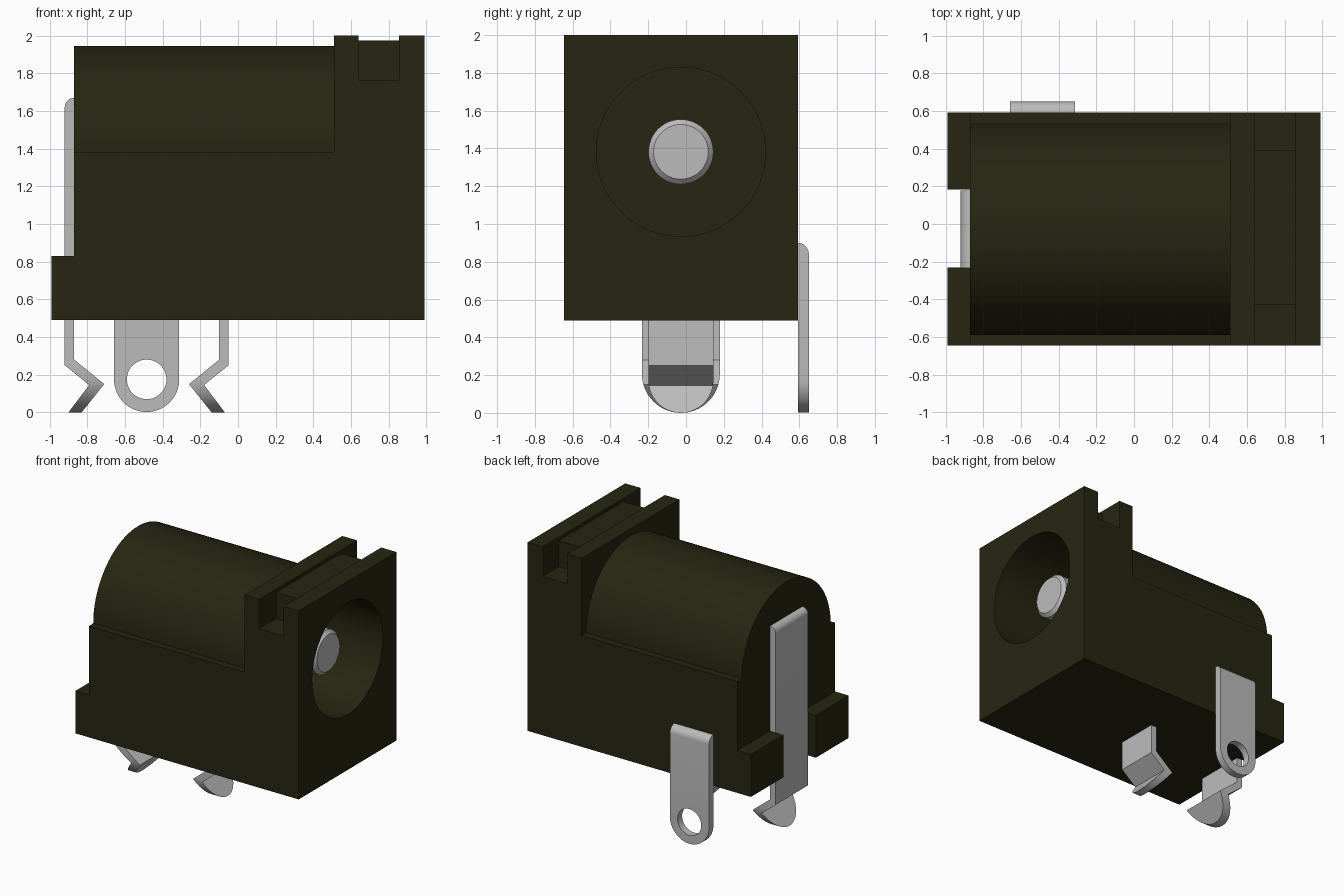
import bpy, bmesh
from math import sin, cos, pi, radians

if "Cube" in bpy.data.objects:
    bpy.data.objects.remove(bpy.data.objects["Cube"])


def material(name, rgb):
    m = bpy.data.materials.new(name)
    m.use_nodes = True
    m.diffuse_color = (*rgb, 1)
    bsdf = m.node_tree.nodes["Principled BSDF"]
    bsdf.inputs["Base Color"].default_value = (*rgb, 1)
    bsdf.inputs["Roughness"].default_value = 0.6
    return m


PLASTIC = material("dark olive plastic", (0.02, 0.019, 0.006))
METAL = material("grey metal", (0.5, 0.5, 0.5))

MID_Y = -0.027      # centre line of the barrel and the contacts
BORE_Z = 1.382      # height of the barrel axis
TAB_X = -0.485      # middle of the side tab, mirror line of the legs
FLOOR = 0.49        # underside of the housing


def arc(cx, cy, r, start, end, n):
    """Points along a circular arc, angles in degrees."""
    angles = [radians(start + (end - start) * i / n) for i in range(n + 1)]
    return [(cx + r * cos(a), cy + r * sin(a)) for a in angles]


def circle(cx, cy, r, n=64):
    return arc(cx, cy, r, 0, 360, n)[:-1]


def prism(name, points, axis, lo, hi, mat, bevel=0):
    """Extrude a 2D profile along an axis; optionally chamfer the far end."""
    place = {"x": lambda a, b, t: (t, a, b),
             "y": lambda a, b, t: (a, t, b)}[axis]
    bm = bmesh.new()
    near = [bm.verts.new(place(a, b, lo)) for a, b in points]
    far = [bm.verts.new(place(a, b, hi)) for a, b in points]
    bm.faces.new(near)
    cap = bm.faces.new(far)
    for i in range(len(points)):
        j = (i + 1) % len(points)
        bm.faces.new((near[i], near[j], far[j], far[i]))
    bmesh.ops.recalc_face_normals(bm, faces=bm.faces)
    if bevel:
        bmesh.ops.bevel(bm, geom=list(cap.edges), offset=bevel,
                        segments=1, affect="EDGES")
    mesh = bpy.data.meshes.new(name)
    bm.to_mesh(mesh)
    bm.free()
    mesh.materials.append(mat)
    ob = bpy.data.objects.new(name, mesh)
    bpy.context.collection.objects.link(ob)
    return ob


def rect(a0, a1, b0, b1):
    return [(a0, b0), (a1, b0), (a1, b1), (a0, b1)]


def combine(ob, other, operation):
    """Apply a boolean and remove the helper object."""
    mod = ob.modifiers.new("cut", "BOOLEAN")
    mod.object = other
    mod.operation = operation
    mod.solver = "EXACT"
    bpy.context.view_layer.objects.active = ob
    bpy.ops.object.modifier_apply(modifier=mod.name)
    bpy.data.objects.remove(other)


def smooth(ob):
    bpy.ops.object.select_all(action="DESELECT")
    ob.select_set(True)
    bpy.context.view_layer.objects.active = ob
    bpy.ops.object.shade_smooth_by_angle(angle=radians(30))


# Housing: stepped side profile with the groove in the front wall
FRONT, BACK = -0.645, 0.592
side = [(-0.99, FLOOR), (0.99, FLOOR), (0.99, 2), (0.855, 2), (0.855, 1.765),
        (0.64, 1.765), (0.64, 2), (0.51, 2), (0.51, BORE_Z), (-0.87, BORE_Z),
        (-0.87, 0.83), (-0.99, 0.83)]
housing = prism("housing", side, "y", FRONT, BACK, PLASTIC)

# Rounded barrel on top, then the block that partly fills the groove
barrel = prism("barrel", arc(MID_Y, BORE_Z, 0.563, 0, 180, 48)
               + rect(MID_Y - 0.563, MID_Y + 0.563, 1.2, 1.2)[:2],
               "x", -0.87, 0.55, PLASTIC)
combine(housing, barrel, "UNION")
block = prism("groove_block", rect(-0.43, 0.39, 1.7, 1.973),
              "x", 0.6, 0.9, PLASTIC)
combine(housing, block, "UNION")

# Socket bore and the slot for the rear contact
bore = prism("bore", circle(MID_Y, BORE_Z, 0.448), "x", -0.7, 1.2, PLASTIC)
combine(housing, bore, "DIFFERENCE")
slot = prism("slot", rect(-0.23, 0.182, 0.3, 1), "x", -1.2, -0.87, PLASTIC)
combine(housing, slot, "DIFFERENCE")
smooth(housing)

# Centre pin with a chamfered tip
pin = prism("centre_pin", circle(MID_Y, BORE_Z, 0.172, 48),
            "x", -0.75, 0.82, METAL, bevel=0.027)
smooth(pin)


def leg(name, top, half_width, mirrored):
    """Bent strip with a rounded foot."""
    path = [(-0.92, 0.25), (-0.79, 0.145), (-0.9, 0), (-0.83, 0),
            (-0.71, 0.15), (-0.87, 0.28), (-0.87, top)]
    path += arc(-0.87, top - 0.05, 0.05, 90, 180, 8)[1:]
    if mirrored:
        path = [(2 * TAB_X - x, z) for x, z in path]
    ob = prism(name, path, "y", MID_Y - 0.3, MID_Y + 0.3, METAL)
    outline = arc(MID_Y, half_width, half_width, 180, 360, 32)
    outline += [(MID_Y + half_width, 2), (MID_Y - half_width, 2)]
    trim = prism("trim", outline, "x", -1.5, 0.5, METAL)
    combine(ob, trim, "INTERSECT")
    smooth(ob)


leg("rear_contact", 1.67, 0.206, False)
leg("inner_contact", 0.7, 0.172, True)

# Side tab: rounded foot, rounded upper edge and an eyelet
tab_side = [(BACK, 0), (0.65, 0)] + arc(0.592, 0.842, 0.058, 0, 90, 8)
tab = prism("side_tab", tab_side, "x", TAB_X - 0.3, TAB_X + 0.3, METAL)
foot = arc(TAB_X, 0.175, 0.173, 180, 360, 32)
foot += [(TAB_X + 0.173, 1.2), (TAB_X - 0.173, 1.2)]
combine(tab, prism("trim", foot, "y", 0.4, 0.9, METAL), "INTERSECT")
eyelet = prism("eyelet", circle(TAB_X, 0.175, 0.105, 48), "y", 0.4, 0.9, METAL)
combine(tab, eyelet, "DIFFERENCE")
smooth(tab)
